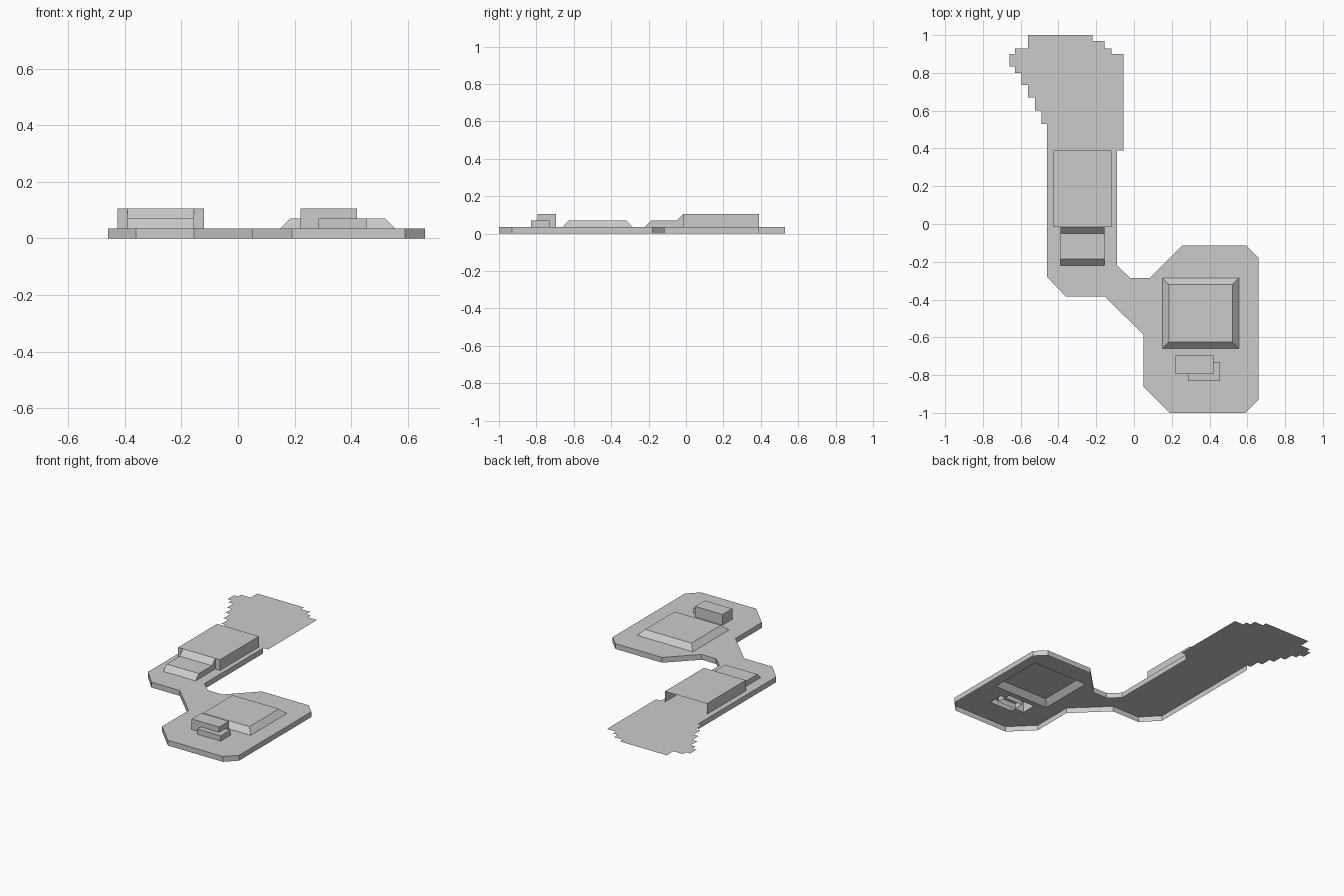
import bpy
import bmesh
from mathutils import Vector
from mathutils.geometry import tessellate_polygon

if "Cube" in bpy.data.objects:
    bpy.data.objects.remove(bpy.data.objects["Cube"])

Z0, Z1, Z2, Z3 = 0.0, 0.035, 0.07, 0.105


def mesh_object(name, verts, faces, flip_fix=True):
    me = bpy.data.meshes.new(name)
    me.from_pydata(verts, [], faces)
    bm = bmesh.new()
    bm.from_mesh(me)
    if flip_fix:
        bmesh.ops.recalc_face_normals(bm, faces=bm.faces)
    bm.to_mesh(me)
    bm.free()
    ob = bpy.data.objects.new(name, me)
    bpy.context.collection.objects.link(ob)
    return ob


def raised_pad(name, x0, x1, y0, y1, top, inset=0.0, open_back=False):
    """Box without a floor; inset slopes the sides, open_back drops the +y side."""
    i = inset
    v = [(x0, y0, Z1), (x1, y0, Z1), (x1, y1, Z1), (x0, y1, Z1),
         (x0 + i, y0 + i, top), (x1 - i, y0 + i, top),
         (x1 - i, y1 - i, top), (x0 + i, y1 - i, top)]
    f = [(4, 5, 6, 7), (0, 1, 5, 4), (1, 2, 6, 5), (3, 0, 4, 7)]
    if not open_back:
        f.append((2, 3, 7, 6))
    return mesh_object(name, v, f, False)


# Outline of the rimmed plate, counter-clockwise
rim = [(-0.46, 0.53), (-0.46, -0.28), (-0.36, -0.385), (-0.155, -0.385),
       (0.05, -0.585), (0.05, -0.86), (0.19, -1.0), (0.59, -1.0),
       (0.66, -0.93), (0.66, -0.18), (0.595, -0.115), (0.255, -0.115),
       (0.085, -0.285), (-0.02, -0.285), (-0.09, -0.22), (-0.09, 0.39)]
# Stepped edge of the thin flared end
flare = [(-0.055, 0.39), (-0.055, 0.9), (-0.12, 0.9), (-0.12, 0.93),
         (-0.155, 0.93), (-0.155, 0.97), (-0.22, 0.97), (-0.22, 1.0),
         (-0.56, 1.0), (-0.56, 0.93), (-0.63, 0.93), (-0.63, 0.9),
         (-0.66, 0.9), (-0.66, 0.835), (-0.63, 0.835), (-0.63, 0.8),
         (-0.595, 0.8), (-0.595, 0.735), (-0.56, 0.735), (-0.56, 0.67),
         (-0.525, 0.67), (-0.525, 0.6), (-0.49, 0.6), (-0.49, 0.53)]
# Openings under the hollow raised parts
pad_hole = [(0.15, -0.66), (0.15, -0.285), (0.555, -0.285), (0.555, -0.66)]
block_hole = [(0.22, -0.795), (0.22, -0.695), (0.42, -0.695), (0.42, -0.73),
              (0.455, -0.73), (0.455, -0.83), (0.285, -0.83), (0.285, -0.795)]

# Plate top surface
loops = [[Vector((x, y, Z1)) for x, y in lp] for lp in (rim + flare, pad_hole, block_hole)]
pts = [p for lp in loops for p in lp]
tris = [tuple(t) for t in tessellate_polygon(loops)]
plate = mesh_object("plate_top", pts, tris, False)
bm = bmesh.new()
bm.from_mesh(plate.data)
for f in bm.faces:
    f.normal_update()
    if f.normal.z < 0:
        f.normal_flip()
bmesh.ops.dissolve_limit(bm, angle_limit=0.01, verts=bm.verts, edges=bm.edges)
bm.to_mesh(plate.data)
bm.free()

# Plate side walls, open below
n = len(rim)
mesh_object("plate_rim",
            [(x, y, Z0) for x, y in rim] + [(x, y, Z1) for x, y in rim],
            [(i, i + 1, n + i + 1, n + i) for i in range(n - 1)], False)

# Raised parts on the wide end
raised_pad("sloped_pad", 0.15, 0.555, -0.66, -0.285, Z2, 0.034)
raised_pad("tall_block", 0.22, 0.42, -0.795, -0.695, Z3)
raised_pad("low_block", 0.285, 0.455, -0.83, -0.73, Z2)

# Sleeve on the arm, open toward the flared end
raised_pad("sleeve", -0.425, -0.12, -0.015, 0.39, Z3, open_back=True)

# Stepped ramp in front of the sleeve
prof = [(-0.22, Z1), (-0.185, Z2), (-0.05, Z2), (-0.015, Z3), (-0.015, Z1)]
m = len(prof)
mesh_object("stepped_ramp",
            [(x, y, z) for x in (-0.39, -0.155) for y, z in prof],
            [(i, i + 1, m + i + 1, m + i) for i in range(3)]
            + [tuple(range(m)), tuple(range(m, 2 * m))])
